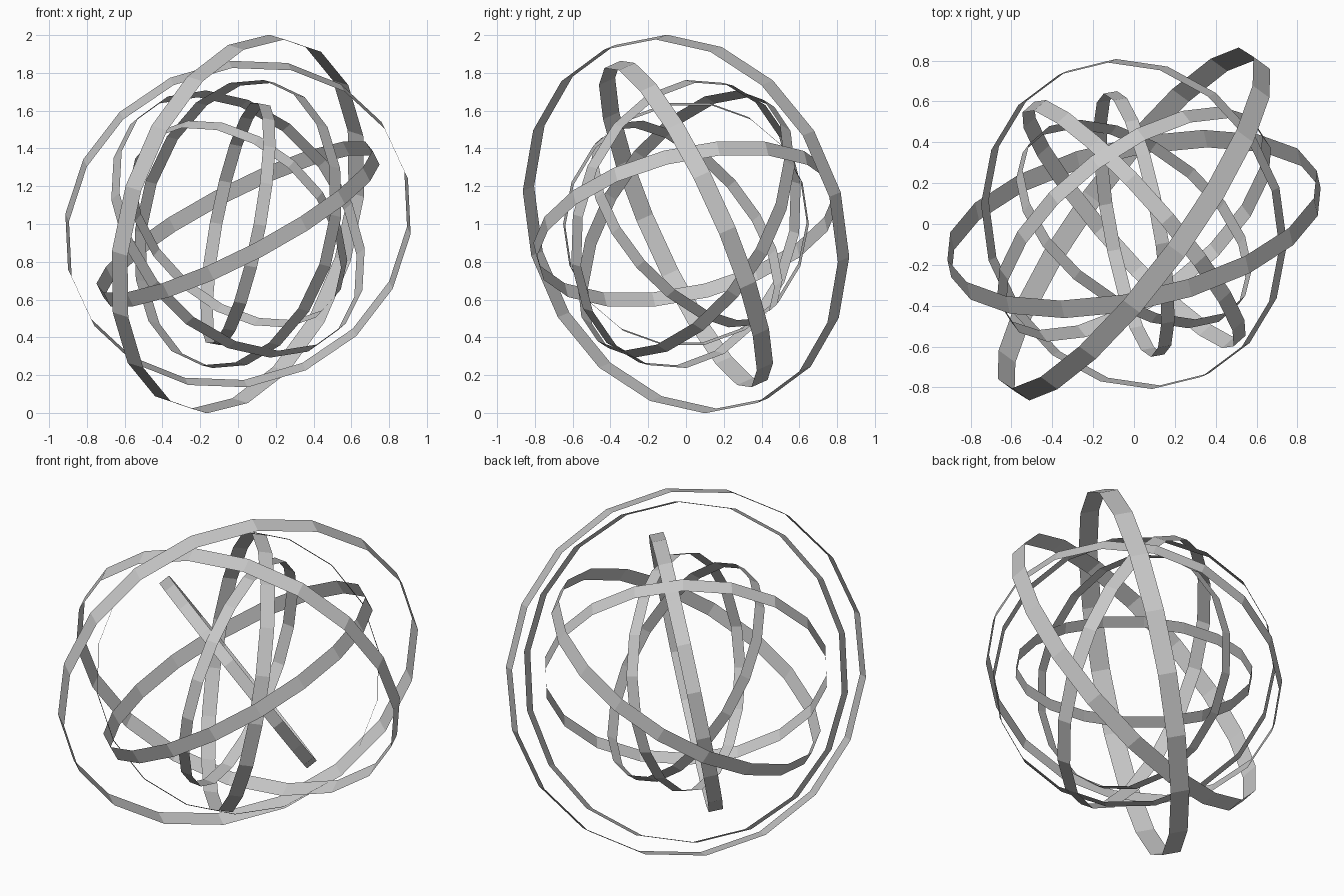
import bpy
import bmesh
from math import cos, sin, tau
from mathutils import Vector

cube = bpy.data.objects.get("Cube")
if cube:
    bpy.data.objects.remove(cube)

SIDES = 18
WIDTH_RATIO = 0.0515  # half width of a hoop relative to its radius
CENTRE = Vector((0, 0, 1))

# One plain grey for every band
grey = bpy.data.materials.new("light_grey")
grey.use_nodes = True
colour = (0.57, 0.57, 0.57, 1)
grey.diffuse_color = colour
grey.node_tree.nodes["Principled BSDF"].inputs["Base Color"].default_value = colour


def band(name, radius, axis, corner):
    """Thin open hoop around an axis, with one corner towards a direction."""
    n = Vector(axis).normalized()
    u = Vector(corner)
    u = (u - n * u.dot(n)).normalized()
    v = n.cross(u)
    half = n * radius * WIDTH_RATIO
    bm = bmesh.new()
    pairs = []
    for i in range(SIDES):
        a = tau * i / SIDES
        p = (u * cos(a) + v * sin(a)) * radius
        pairs.append([bm.verts.new(p - half), bm.verts.new(p + half)])
    for i in range(SIDES):
        a, b = pairs[i], pairs[(i + 1) % SIDES]
        bm.faces.new((a[0], b[0], b[1], a[1]))
    mesh = bpy.data.meshes.new(name)
    bm.to_mesh(mesh)
    bm.free()
    mesh.materials.append(grey)
    obj = bpy.data.objects.new(name, mesh)
    obj.location = CENTRE
    bpy.context.collection.objects.link(obj)


# Nested hoops from outermost to innermost
band("outer_hoop", 1.019, (-0.787, 0.577, 0.24), (0.215, -0.137, 0.99))
band("upright_hoop", 0.931, (-0.2, 0.89, 0.4), (-0.04, -0.39, 0.84))
band("level_hoop", 0.818, (-0.45, -0.21, 0.87), (-0.11, 0.81, 0.14))
band("diagonal_hoop", 0.776, (0.54, -0.71, 0.46), (-0.19, 0.30, 0.69))
band("crossing_hoop", 0.773, (-0.735, -0.65, 0.18), (0.17, 0.03, 0.75))
band("narrow_hoop", 0.655, (0.967, 0.175, -0.185), (0.10, 0.13, 0.64))
band("inner_hoop", 0.647, (0.495, 0.655, 0.57), (-0.28, -0.25, 0.52))
